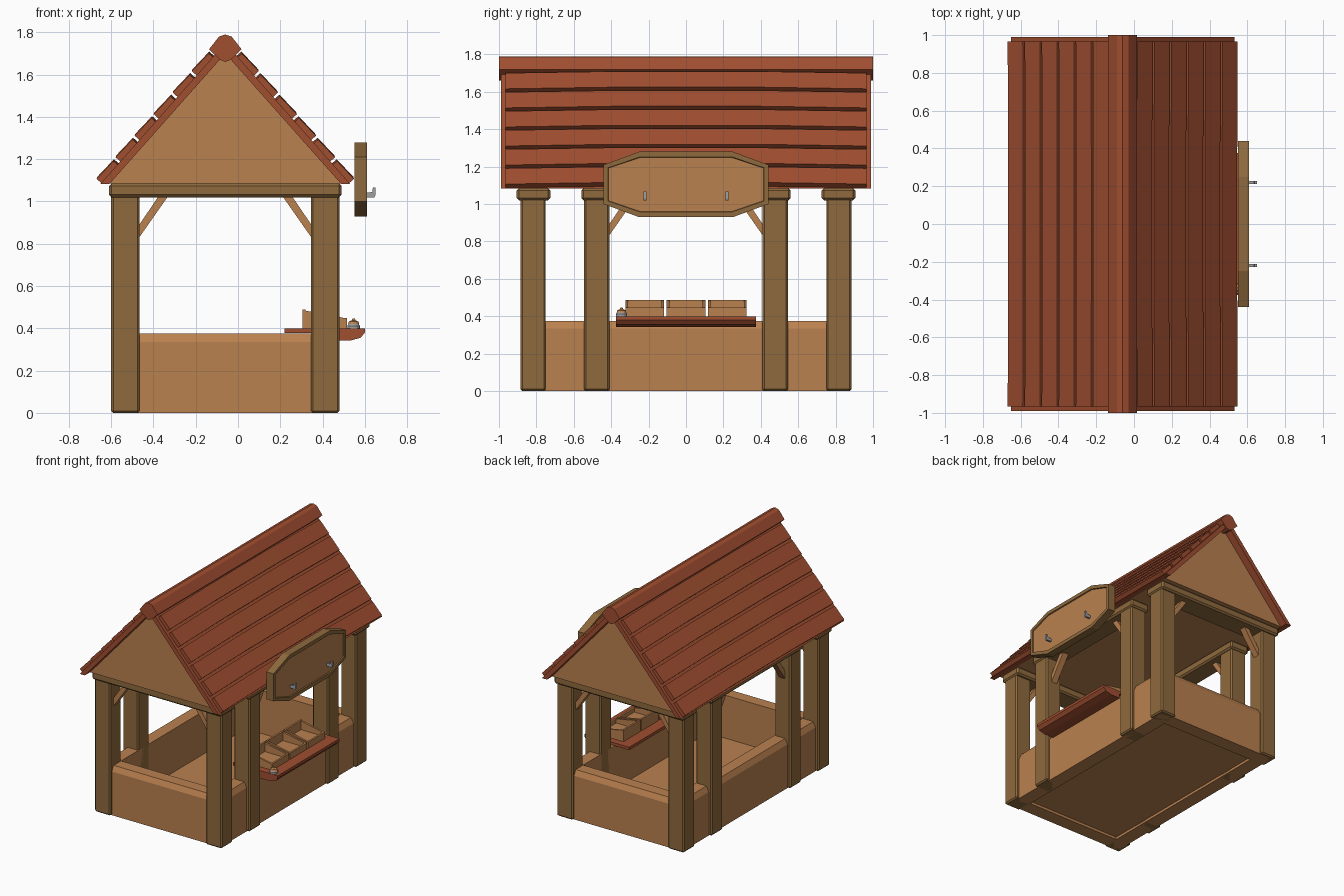
import bpy, bmesh, math

cube = bpy.data.objects.get("Cube")
if cube:
    bpy.data.objects.remove(cube, do_unlink=True)


def material(name, r, g, b):
    def lin(c):
        c /= 255
        return c / 12.92 if c <= 0.04 else ((c + 0.055) / 1.055) ** 2.4
    col = (lin(r), lin(g), lin(b), 1)
    m = bpy.data.materials.new(name)
    m.use_nodes = True
    m.diffuse_color = col
    m.node_tree.nodes["Principled BSDF"].inputs["Base Color"].default_value = col
    return m


TAN = material("tan_wood", 186, 129, 79)
POST = material("olive_brown_wood", 143, 106, 61)
RED = material("red_brown_wood", 160, 78, 48)
GREY = material("grey_metal", 160, 160, 160)


def finish(name, bm, *mats, bevel=0):
    bmesh.ops.recalc_face_normals(bm, faces=bm.faces)
    mesh = bpy.data.meshes.new(name)
    bm.to_mesh(mesh)
    bm.free()
    ob = bpy.data.objects.new(name, mesh)
    bpy.context.collection.objects.link(ob)
    for m in mats:
        mesh.materials.append(m)
    if bevel:
        mod = ob.modifiers.new("Bevel", "BEVEL")
        mod.width = bevel
        mod.segments = 1
    return ob


def loft(name, sections, mat, bevel=0):
    """Join equal-length rings of points and cap both ends."""
    bm = bmesh.new()
    rings = [[bm.verts.new(p) for p in s] for s in sections]
    n = len(rings[0])
    for a, b in zip(rings, rings[1:]):
        for i in range(n):
            j = (i + 1) % n
            bm.faces.new((a[i], a[j], b[j], b[i]))
    bm.faces.new(rings[0])
    bm.faces.new(rings[-1])
    return finish(name, bm, mat, bevel=bevel)


def along_y(name, profile, y0, y1, mat, bevel=0):
    return loft(name, [[(x, y, z) for x, z in profile] for y in (y0, y1)], mat, bevel)


def along_x(name, profile, x0, x1, mat, bevel=0):
    return loft(name, [[(x, y, z) for y, z in profile] for x in (x0, x1)], mat, bevel)


def box(name, x0, x1, y0, y1, z0, z1, mat, bevel=0):
    return along_y(name, [(x0, z0), (x1, z0), (x1, z1), (x0, z1)], y0, y1, mat, bevel)


CX = -0.06          # centre of the building in x
HALF = 0.54         # half width over the posts

# Posts: four corners and two middle posts on each long side
for s in (-1, 1):
    xa, xb = sorted((CX + s * HALF, CX + s * (HALF - 0.135)))
    for t in (-1, 1):
        for name, inner in (("corner_post", 0.75), ("middle_post", 0.41)):
            ya, yb = sorted((t * inner, t * (inner + 0.135)))
            box(name, xa, xb, ya, yb, 0, 1.04, POST, 0.01)

# Beams: across both gables, and along each long side
for s in (-1, 1):
    ya, yb = sorted((s * 0.725, s * 0.905))
    box("gable_beam", -0.61, 0.49, ya, yb, 1.02, 1.085, POST, 0.012)
    xa, xb = sorted((CX + s * 0.55, CX + s * 0.39))
    box("side_beam", xa, xb, -0.56, 0.56, 1.02, 1.085, POST, 0.012)

# Diagonal braces
brace = [(0, 0.83), (0, 0.89), (0.095, 1.03), (0.14, 1.03)]
for s in (-1, 1):
    for t in (-1, 1):
        along_y("gable_brace", [(CX + s * (0.407 - d), z) for d, z in brace],
                t * 0.82 - 0.025, t * 0.82 + 0.025, TAN)
        x = CX + s * 0.47
        along_x("side_brace", [(t * (0.412 - d), z) for d, z in brace],
                x - 0.025, x + 0.025, TAN)

# Low walls with a sloped outer top edge, and the floor
wall = [(0, 0), (0, 0.335), (0.02, 0.375), (0.11, 0.375), (0.11, 0)]
for s in (-1, 1):
    along_y("side_wall", [(CX + s * (0.515 - d), z) for d, z in wall], -0.84, 0.84, TAN)
    along_x("end_wall", [(s * (0.865 - d), z) for d, z in wall], -0.55, 0.43, TAN)
box("floor", -0.5, 0.38, -0.8, 0.8, 0.02, 0.045, TAN)

# Roof core, which makes the gables and the ceiling
along_y("gable_core", [(CX - 0.55, 1.085), (CX + 0.55, 1.085), (CX, 1.70)], -0.93, 0.93, TAN)

# Roof slabs and rows of slightly bowed boards
C, S = math.cos(math.radians(48.5)), math.sin(math.radians(48.5))
for s in (-1, 1):
    along_y("roof_slab", [(CX + s * x, z) for x, z in
            ((0, 1.70), (0.548, 1.083), (0.591, 1.083), (0, 1.75))], -0.99, 0.99, RED)
    for i in range(6):
        mid = 0.827 - 0.136 * i
        rings = []
        for y, bow in ((-0.965, 0), (-0.4, 0.008), (0.4, 0.008), (0.965, 0)):
            ring = []
            for u, v in ((-0.058, -0.008), (0.058, -0.004), (0.058, 0.03), (-0.058, 0.026)):
                d, h = mid + u - bow, v + bow * 0.5
                ring.append((CX + s * (d * C + h * S), y, 1.75 - d * S + h * C))
            rings.append(ring)
        loft("roof_board", rings, RED)

# Ridge cap
half = [(0, 1.79), (0.03, 1.78), (0.077, 1.72), (0.025, 1.67), (0, 1.66)]
ridge = half + [(-x, z) for x, z in half[-2:0:-1]]
along_y("ridge_cap", [(CX + x, z) for x, z in ridge], -1, 1, RED)

# Hanging sign: eight-sided board with an inset panel on each face
outline = [(s * y, z) for s, y, z in (
    (-1, 0.25, 0.93), (1, 0.25, 0.93), (1, 0.44, 1.0), (1, 0.44, 1.21),
    (1, 0.25, 1.28), (-1, 0.25, 1.28), (-1, 0.44, 1.21), (-1, 0.44, 1.0))]
sign = along_x("sign_board", outline, 0.55, 0.61, POST)
sign.data.materials.append(TAN)
bm = bmesh.new()
bm.from_mesh(sign.data)
panels = [f for f in bm.faces if abs(f.normal.x) > 0.9]
bmesh.ops.inset_individual(bm, faces=panels, thickness=0.028, depth=0)
bmesh.ops.inset_individual(bm, faces=panels, thickness=0.003, depth=-0.008)
for f in panels:
    f.material_index = 1
bm.to_mesh(sign.data)
bm.free()

# Sign hooks
for y in (-0.22, 0.22):
    along_y("sign_hook", [(0.6, 1.02), (0.645, 1.018), (0.65, 1.03), (0.65, 1.066),
                          (0.638, 1.066), (0.635, 1.045), (0.6, 1.04)], y - 0.008, y + 0.008, GREY)

# Serving shelf
along_y("serving_shelf", [(0.22, 0.378), (0.45, 0.378), (0.45, 0.342), (0.53, 0.342),
                          (0.58, 0.355), (0.6, 0.38), (0.6, 0.4), (0.22, 0.4)], -0.375, 0.375, RED)

# Three open crates with sloping tops
for y in (-0.22, 0, 0.22):
    a, b, w = y - 0.103, y + 0.103, 0.014
    box("crate_base", 0.305, 0.515, a, b, 0.4, 0.418, TAN)
    box("crate_back", 0.305, 0.305 + w, a, b, 0.4, 0.488, TAN)
    box("crate_front", 0.515 - w, 0.515, a, b, 0.4, 0.448, TAN)
    for y0 in (a, b - w):
        along_y("crate_side", [(0.307, 0.41), (0.513, 0.41), (0.513, 0.447), (0.307, 0.486)],
                y0, y0 + w, TAN)


# Service bell, turned from short profiles
def turned(name, profile, x, y, mat):
    rings = [[(x + r * math.cos(k * math.tau / 12), y + r * math.sin(k * math.tau / 12), z)
              for k in range(12)] for r, z in profile]
    return loft(name, rings, mat)


turned("bell_base", [(0.03, 0.4), (0.03, 0.412), (0.024, 0.42)], 0.547, -0.345, GREY)
turned("bell_dome", [(0.027, 0.42), (0.022, 0.432), (0.009, 0.438), (0.006, 0.446)],
       0.547, -0.345, TAN)
